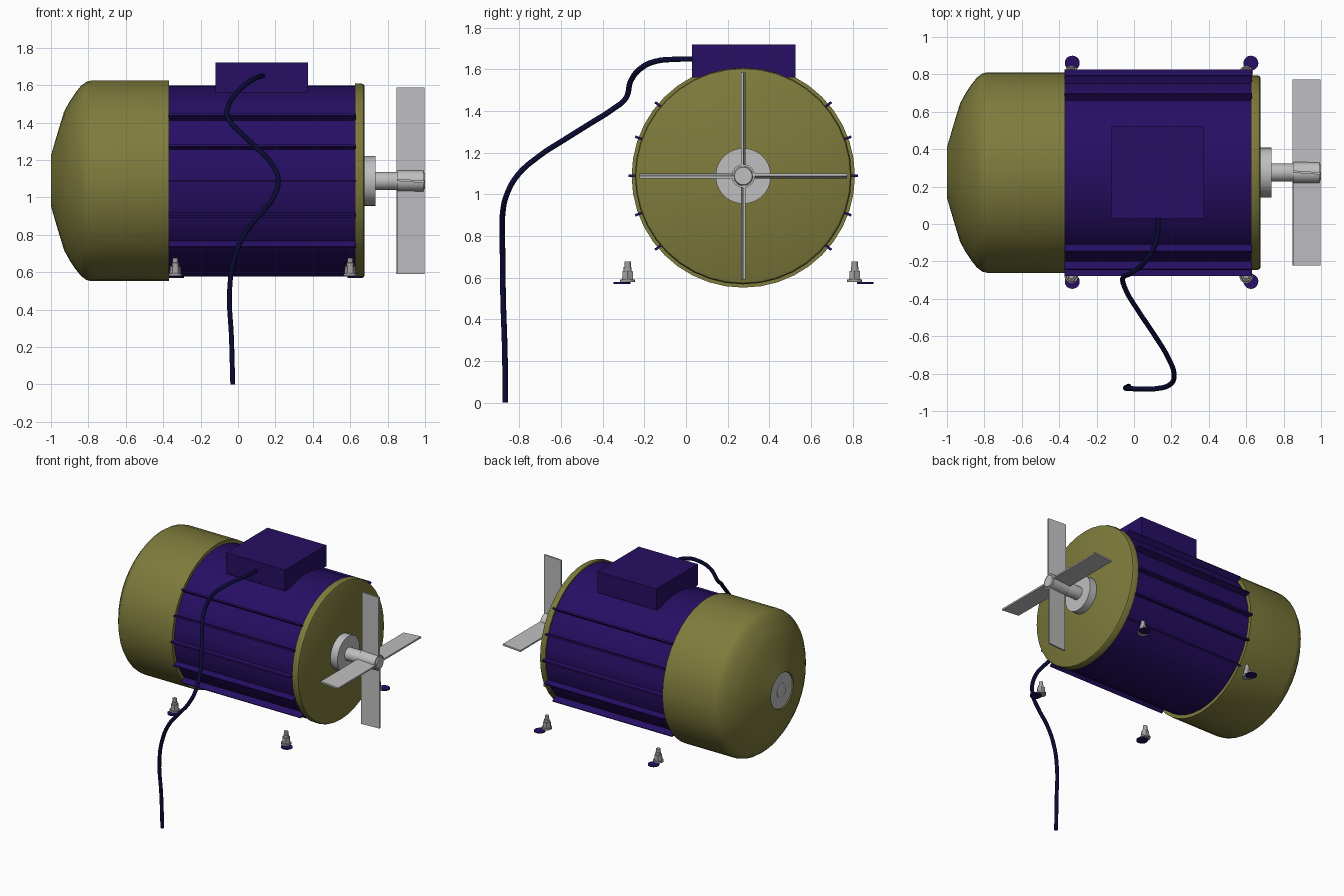
import bpy, bmesh, math
from mathutils import Matrix, Vector

if "Cube" in bpy.data.objects:
    bpy.data.objects.remove(bpy.data.objects["Cube"])

CY, CZ = 0.275, 1.088          # motor axis position
AXIS = Matrix.Translation((0, CY, CZ)) @ Matrix.Rotation(math.pi / 2, 4, 'Y')


def material(name, rgb):
    m = bpy.data.materials.new(name)
    m.diffuse_color = (*rgb, 1)
    m.use_nodes = True
    m.node_tree.nodes["Principled BSDF"].inputs["Base Color"].default_value = m.diffuse_color
    return m


olive = material("olive paint", (0.21, 0.20, 0.045))
purple = material("deep purple paint", (0.019, 0.0045, 0.125))
steel = material("light steel", (0.52, 0.52, 0.53))
bolt_grey = material("bolt grey", (0.36, 0.36, 0.36))
navy = material("navy cable", (0.003, 0.003, 0.035))


def add(name, bm, mat, matrix=Matrix(), smooth=35):
    bmesh.ops.recalc_face_normals(bm, faces=bm.faces)
    me = bpy.data.meshes.new(name)
    bm.to_mesh(me)
    bm.free()
    me.transform(matrix)
    me.materials.append(mat)
    ob = bpy.data.objects.new(name, me)
    bpy.context.collection.objects.link(ob)
    if smooth:
        bpy.ops.object.select_all(action='DESELECT')
        ob.select_set(True)
        bpy.context.view_layer.objects.active = ob
        bpy.ops.object.shade_smooth_by_angle(angle=math.radians(smooth))
    return ob


def lathe(name, profile, mat, matrix=AXIS, sides=40):
    """Closed solid of revolution from (height, radius) pairs."""
    bm = bmesh.new()
    rings = [[bm.verts.new((r * math.cos(a), r * math.sin(a), h))
              for a in (2 * math.pi * i / sides for i in range(sides))]
             for h, r in profile]
    for a, b in zip(rings, rings[1:]):
        for i in range(sides):
            j = (i + 1) % sides
            bm.faces.new((a[i], a[j], b[j], b[i]))
    bm.faces.new(rings[0])
    bm.faces.new(rings[-1])
    return add(name, bm, mat, matrix)


def box(name, lo, hi, mat, matrix=Matrix()):
    lo, hi = Vector(lo), Vector(hi)
    bm = bmesh.new()
    bmesh.ops.create_cube(bm, size=1)
    bmesh.ops.scale(bm, vec=hi - lo, verts=bm.verts)
    bmesh.ops.translate(bm, vec=(lo + hi) / 2, verts=bm.verts)
    return add(name, bm, mat, matrix, smooth=0)


# Motor housing, rear cowl and front cover
lathe("motor_body", [(-0.375, 0.51), (0.63, 0.51)], purple)
lathe("rear_cowl", [(-0.985, 0.13), (-1.0, 0.135), (-0.965, 0.255), (-0.93, 0.37),
                    (-0.90, 0.425), (-0.87, 0.47), (-0.84, 0.508), (-0.81, 0.53),
                    (-0.785, 0.536), (-0.37, 0.536)], olive)
lathe("front_cover", [(0.625, 0.52), (0.662, 0.52), (0.672, 0.515), (0.677, 0.505)], olive)

# Cooling fins on both sides
for side in (0, 180):
    for k in range(-2, 3):
        turn = Matrix.Translation((0, CY, CZ)) @ Matrix.Rotation(math.radians(side + 20 * k), 4, 'X')
        box("cooling_fin", (-0.372, 0.49, -0.006), (0.63, 0.552, 0.006), purple, turn)

# Terminal box on top
box("terminal_box", (-0.12, 0.03, 1.56), (0.375, 0.525, 1.72), purple)

# Bearings and shaft
lathe("rear_bearing", [(-0.992, 0.132), (-0.95, 0.132)], steel)
lathe("rear_shaft_end", [(-1.0, 0.045), (-0.997, 0.052), (-0.95, 0.052)], steel, sides=24)
lathe("front_bearing", [(0.67, 0.133), (0.735, 0.133)], steel)
lathe("shaft", [(0.73, 0.048), (0.99, 0.048), (1.0, 0.042)], steel, sides=24)
lathe("fan_hub", [(0.85, 0.056), (0.992, 0.056)], steel, sides=24)

# Four slightly pitched fan blades
for k in range(4):
    turn = (Matrix.Translation((0.923, CY, CZ)) @ Matrix.Rotation(k * math.pi / 2, 4, 'X')
            @ Matrix.Rotation(math.radians(-4), 4, 'Z'))
    box("fan_blade", (-0.074, -0.006, 0.03), (0.074, 0.006, 0.498), steel, turn)

# Mounting bolts with purple pads under them
for bx, px in ((-0.335, -0.33), (0.6, 0.625)):
    for by, py in ((-0.28, -0.307), (0.81, 0.86)):
        at = Matrix.Translation((bx, by, 0))
        lathe("bolt_washer", [(0.58, 0.036), (0.592, 0.036)], bolt_grey, at, 20)
        lathe("bolt_nut", [(0.59, 0.031), (0.632, 0.028)], bolt_grey, at, 6)
        lathe("bolt_thread", [(0.63, 0.019), (0.65, 0.019), (0.652, 0.015),
                              (0.677, 0.015)], bolt_grey, at, 16)
        lathe("bolt_pad", [(0.57, 0.04), (0.578, 0.04)], purple,
              Matrix.Translation((px, py, 0)), 20)

# Power cable hanging from the terminal box to the ground
path = [(0.13, 0.035, 1.65), (0.125, -0.06, 1.648), (0.10, -0.14, 1.64), (0.05, -0.21, 1.61),
        (-0.02, -0.265, 1.545), (-0.06, -0.29, 1.46), (-0.045, -0.35, 1.41),
        (0.02, -0.46, 1.34), (0.10, -0.58, 1.265), (0.18, -0.71, 1.18),
        (0.215, -0.81, 1.09), (0.19, -0.86, 1.0), (0.12, -0.88, 0.91),
        (0.04, -0.882, 0.81), (-0.02, -0.88, 0.67), (-0.045, -0.878, 0.5),
        (-0.035, -0.87, 0.25), (-0.028, -0.867, 0.0)]
cu = bpy.data.curves.new("power_cable", 'CURVE')
cu.dimensions = '3D'
cu.bevel_depth = 0.0135
cu.bevel_resolution = 3
cu.resolution_u = 6
cu.use_fill_caps = True
sp = cu.splines.new('BEZIER')
sp.bezier_points.add(len(path) - 1)
for p, co in zip(sp.bezier_points, path):
    p.co = co
    p.handle_left_type = p.handle_right_type = 'AUTO'
cu.materials.append(navy)
bpy.context.collection.objects.link(bpy.data.objects.new("power_cable", cu))
